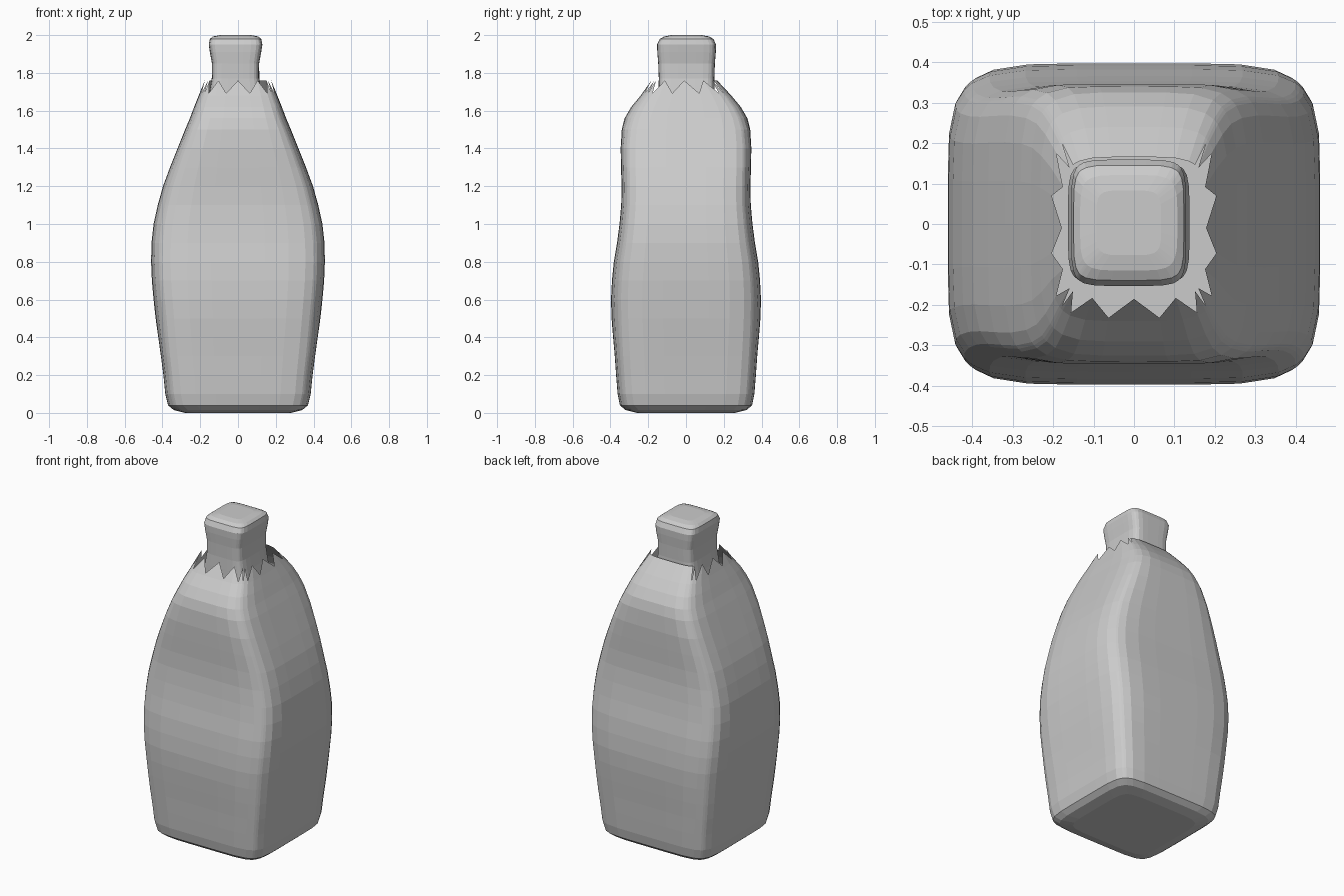
import bpy, bmesh, math

if "Cube" in bpy.data.objects:
    bpy.data.objects.remove(bpy.data.objects["Cube"])

SIDE = 10  # segments per side of the squarish section


def section(n):
    """Unit rounded square (superellipse), points denser near the corners."""
    pts = []
    for k in range(4):
        for i in range(SIDE):
            t = math.sin(math.pi / 2 * (2 * i / SIDE - 1))
            u, v = [(t, -1), (1, t), (-t, 1), (-1, -t)][k]
            s = (abs(u) ** n + abs(v) ** n) ** (-1 / n)
            pts.append((u * s, v * s))
    return pts


def loft(name, rows, cap_bottom, cap_top, torn=False):
    """Rows are (z, half x, half y, section power, centre x, centre y)."""
    bm = bmesh.new()
    rings = []
    for z, a, b, n, cx, cy in rows:
        rings.append([bm.verts.new((cx + a * u, cy + b * v, z))
                      for u, v in section(n)])
    for lo, hi in zip(rings, rings[1:]):
        for i in range(len(lo)):
            j = (i + 1) % len(lo)
            bm.faces.new((lo[i], lo[j], hi[j], hi[i]))
    if cap_bottom:
        bm.faces.new(rings[0][::-1])
    if cap_top:
        bm.faces.new(rings[-1])
    if torn:
        # jagged rim: pull every other rim vertex down the slope, except at the back
        for i, (p, q) in enumerate(zip(rings[-1], rings[-2])):
            if i % 2 == 0 and not 2 * SIDE < i < 3 * SIDE:
                p.co = p.co.lerp(q.co, 0.85)
    me = bpy.data.meshes.new(name)
    bm.to_mesh(me)
    bm.free()
    ob = bpy.data.objects.new(name, me)
    bpy.context.collection.objects.link(ob)
    return ob


# bulging body with sloped shoulders and torn top
body = [(0.005, .28, .26, 7), (.015, .34, .32, 7), (.04, .37, .35, 7),
        (.1, .385, .362, 7), (.2, .395, .37, 7), (.3, .408, .377, 7),
        (.4, .422, .386, 6.5), (.5, .436, .394, 6), (.6, .447, .397, 6),
        (.7, .456, .392, 6), (.8, .46, .382, 6), (.9, .458, .365, 6),
        (1.0, .447, .352, 6), (1.1, .425, .343, 6), (1.2, .397, .341, 6),
        (1.3, .36, .344, 6), (1.4, .32, .346, 6), (1.5, .28, .34, 5.5),
        (1.56, .255, .325, 5), (1.62, .232, .29, 5), (1.68, .208, .24, 5)]
rows = [r + (0, 0) for r in body] + [(1.76, .178, .175, 5, 0, -.01)]
rows[0] = (0,) + rows[0][1:]
loft("bottle_body", rows, True, False, torn=True)

# squarish neck, flared slightly at the top and bottom
neck = [(1.64, .15, .15, 6), (1.7, .138, .149, 6), (1.77, .126, .147, 6),
        (1.85, .125, .15, 6), (1.91, .136, .155, 6), (1.95, .142, .156, 6),
        (1.98, .136, .142, 6), (1.993, .12, .118, 5), (2.0, .08, .08, 5)]
loft("bottle_neck", [r + (-.013, .003) for r in neck], False, True)
